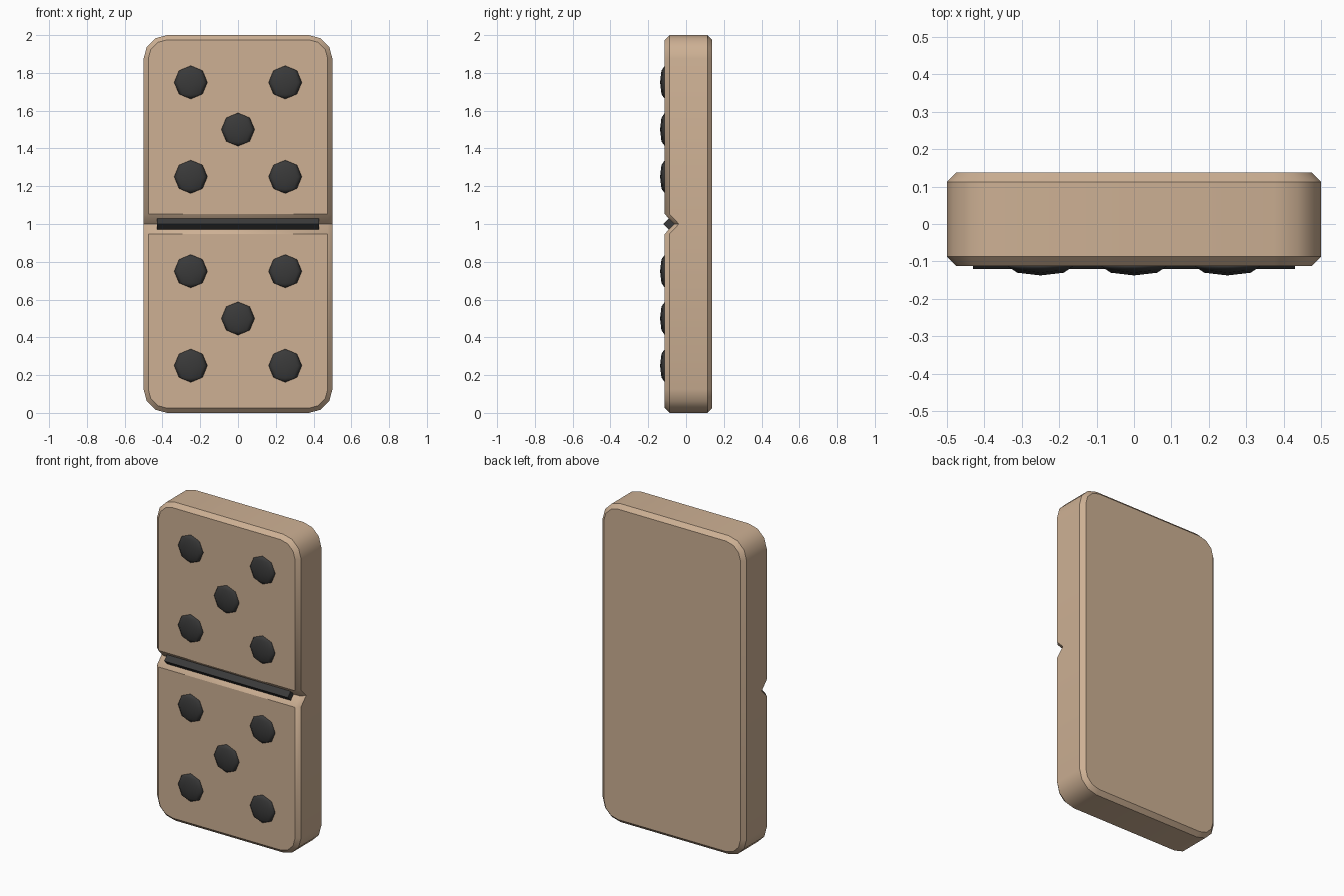
import bpy, bmesh, math

if "Cube" in bpy.data.objects:
    bpy.data.objects.remove(bpy.data.objects["Cube"])

def material(name, rgb):
    m = bpy.data.materials.new(name)
    m.diffuse_color = (*rgb, 1)
    m.use_nodes = True
    m.node_tree.nodes["Principled BSDF"].inputs["Base Color"].default_value = m.diffuse_color
    return m

TAN = material("tan", (0.61, 0.435, 0.295))
BLACK = material("charcoal", (0.042, 0.042, 0.042))
FRONT, BACK, CHAMFER, GROOVE = -0.1125, 0.1375, 0.025, 0.052

def outline(inset):
    """Rounded rectangle in x/z, with groove points halfway up each long side."""
    r = 0.125 - inset
    pts = []
    for cx, cz, start in ((0.375, 1.875, 0), (-0.375, 1.875, 90),
                          (-0.375, 0.125, 180), (0.375, 0.125, 270)):
        for i in range(4):
            a = math.radians(start + 30 * i)
            pts.append((cx + r * math.cos(a), cz + r * math.sin(a)))
        if start == 90:
            pts += [(-0.5 + inset, 1 + d) for d in (GROOVE, 0, -GROOVE)]
        if start == 270:
            pts += [(0.5 - inset, 1 + d) for d in (-GROOVE, 0, GROOVE)]
    return pts

# tile body: chamfered slab, front loops pushed in at mid height to form the groove
bm = bmesh.new()
layers = []
for y, inset, front in ((FRONT, CHAMFER, True), (FRONT + CHAMFER, 0, True),
                        (BACK - CHAMFER, 0, False), (BACK, CHAMFER, False)):
    layers.append([bm.verts.new((x, y + (0.05 if front and abs(z - 1) < 1e-4 else 0), z))
                   for x, z in outline(inset)])
n = len(layers[0])
for a, b in zip(layers, layers[1:]):
    for i in range(n):
        j = (i + 1) % n
        bm.faces.new((a[i], a[j], b[j], b[i]))
bm.faces.new(layers[3])
f = layers[0]
# left groove points are 8..10, right groove points are 19..21
bm.faces.new(f[:9] + [f[21]])
bm.faces.new((f[8], f[9], f[20], f[21]))
bm.faces.new((f[9], f[10], f[19], f[20]))
bm.faces.new(f[10:20])
bmesh.ops.recalc_face_normals(bm, faces=bm.faces)
mesh = bpy.data.meshes.new("tile_body")
bm.to_mesh(mesh)
bm.free()
body = bpy.data.objects.new("tile_body", mesh)
bpy.context.collection.objects.link(body)
mesh.materials.append(TAN)
bpy.context.view_layer.objects.active = body
body.select_set(True)
bpy.ops.object.shade_smooth_by_angle(angle=math.radians(40))

# divider bar: diamond section rod lying in the groove
bpy.ops.mesh.primitive_cylinder_add(vertices=4, radius=0.029, depth=0.86,
                                    location=(0, -0.091, 1), rotation=(0, math.pi / 2, 0))
bar = bpy.context.object
bar.name = "divider_bar"
bar.data.materials.append(BLACK)

# pips: flattened eight-sided domes, five on each half
for half in (0.5, 1.5):
    for x, z in ((0, 0), (0.25, 0.25), (-0.25, 0.25), (0.25, -0.25), (-0.25, -0.25)):
        bpy.ops.mesh.primitive_uv_sphere_add(segments=8, ring_count=4, radius=0.088,
                                             location=(x, FRONT, half + z))
        pip = bpy.context.object
        pip.name = "pip"
        pip.scale.y = 0.025 / 0.088
        pip.data.materials.append(BLACK)
        bpy.ops.object.shade_smooth()
